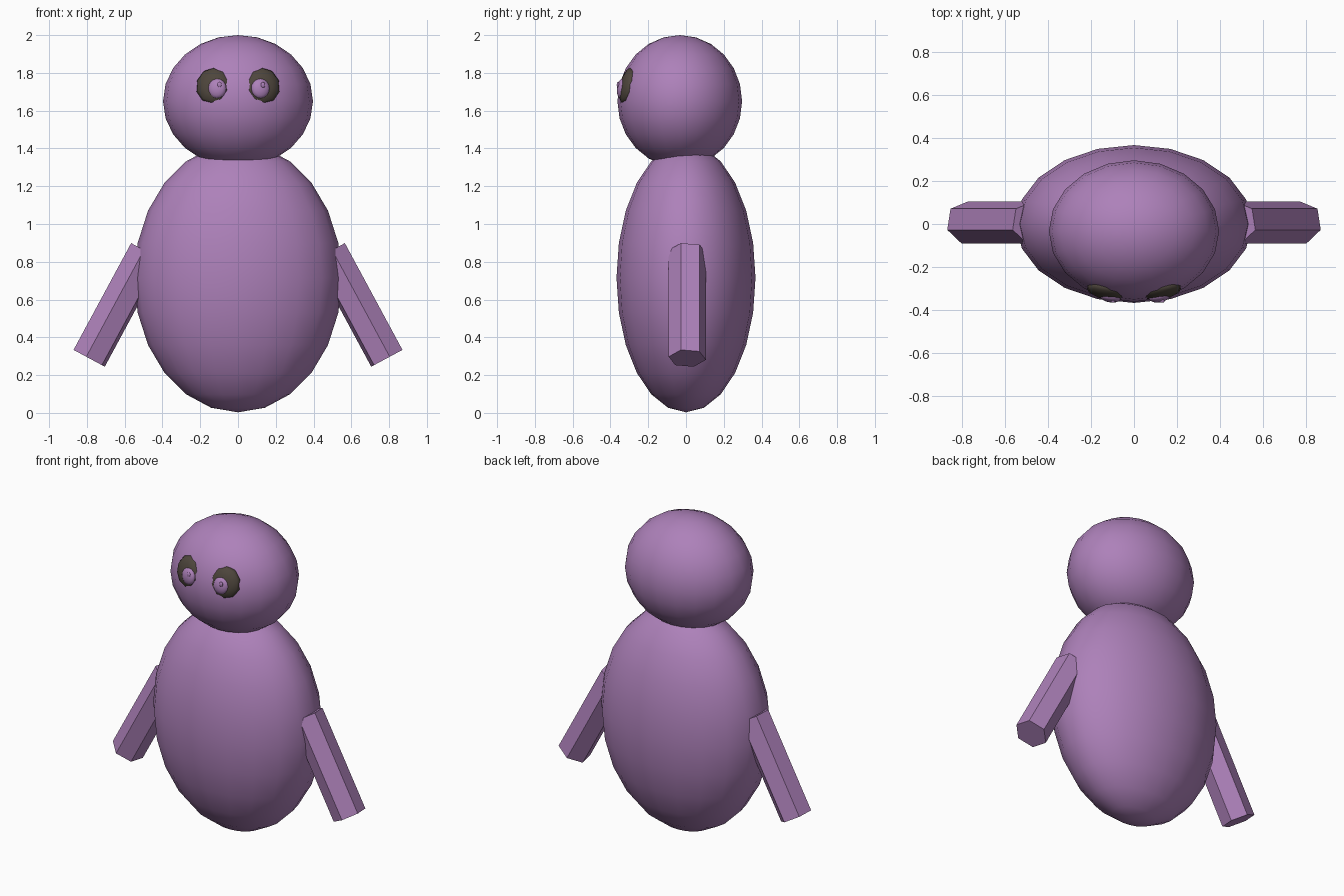
import bpy, bmesh
from math import radians, pi, cos, sin
from mathutils import Matrix, Vector, Euler

if "Cube" in bpy.data.objects:
    bpy.data.objects.remove(bpy.data.objects["Cube"])


def material(name, rgb):
    m = bpy.data.materials.new(name)
    m.diffuse_color = (*rgb, 1)
    m.use_nodes = True
    m.node_tree.nodes["Principled BSDF"].inputs["Base Color"].default_value = m.diffuse_color
    return m


PURPLE = material("purple", (0.42, 0.22, 0.49))
DARK = material("dark_brown", (0.075, 0.06, 0.045))


def finish(name, bm, mat, smooth):
    bmesh.ops.recalc_face_normals(bm, faces=bm.faces)
    for f in bm.faces:
        f.smooth = smooth
    me = bpy.data.meshes.new(name)
    bm.to_mesh(me)
    bm.free()
    me.materials.append(mat)
    ob = bpy.data.objects.new(name, me)
    bpy.context.collection.objects.link(ob)
    return ob


def ellipsoid(name, loc, radii, segs, rings, mat, rot=(0, 0, 0), pole_y=False):
    bm = bmesh.new()
    bmesh.ops.create_uvsphere(bm, u_segments=segs, v_segments=rings, radius=1)
    m = Matrix.LocRotScale(Vector(loc), Euler([radians(a) for a in rot]), Vector(radii))
    if pole_y:
        m = m @ Matrix.Rotation(pi / 2, 4, 'X')
    bm.transform(m)
    return finish(name, bm, mat, True)


# Body and head
ellipsoid("body", (0, 0, 0.715), (0.55, 0.368, 0.712), 20, 12, PURPLE)
ellipsoid("head", (0, -0.033, 1.65), (0.397, 0.33, 0.35), 20, 12, PURPLE)

# Arms: six-sided bars leaning outward
def arm(name, s):
    start, end = Vector((0.483, 0.007, 0.854)), Vector((0.788, 0.007, 0.289))
    d = (end - start).normalized()
    out = Vector((-d.z, 0, d.x))
    bm = bmesh.new()
    rows = []
    for c in (start, end):
        row = []
        for i in range(6):
            a = radians(-20 + 60 * i)
            p = c + out * (0.1 * cos(a)) + Vector((0, 0.1 * sin(a), 0))
            row.append(bm.verts.new((s * p.x, p.y, p.z)))
        bm.faces.new(row)
        rows.append(row)
    for i in range(6):
        j = (i + 1) % 6
        bm.faces.new((rows[0][i], rows[0][j], rows[1][j], rows[1][i]))
    finish(name, bm, PURPLE, False)


for side, s in (("left", 1), ("right", -1)):
    arm(side + "_arm", s)
    # Dark eye patch, half sunk into the head
    ellipsoid(side + "_eye_patch", (s * 0.131, -0.311, 1.73), (0.093, 0.036, 0.1),
              10, 6, DARK, (-12, 0, s * 12), True)
    # Eyeball and its small spot
    ex = s * 0.115 + 0.004
    ellipsoid(side + "_eyeball", (ex, -0.34, 1.717), (0.05, 0.025, 0.054),
              16, 8, PURPLE, (-6, 0, s * 10), True)
    ellipsoid(side + "_eye_spot", (ex + 0.013, -0.36, 1.736), (0.012, 0.007, 0.016),
              10, 6, PURPLE, pole_y=True)
